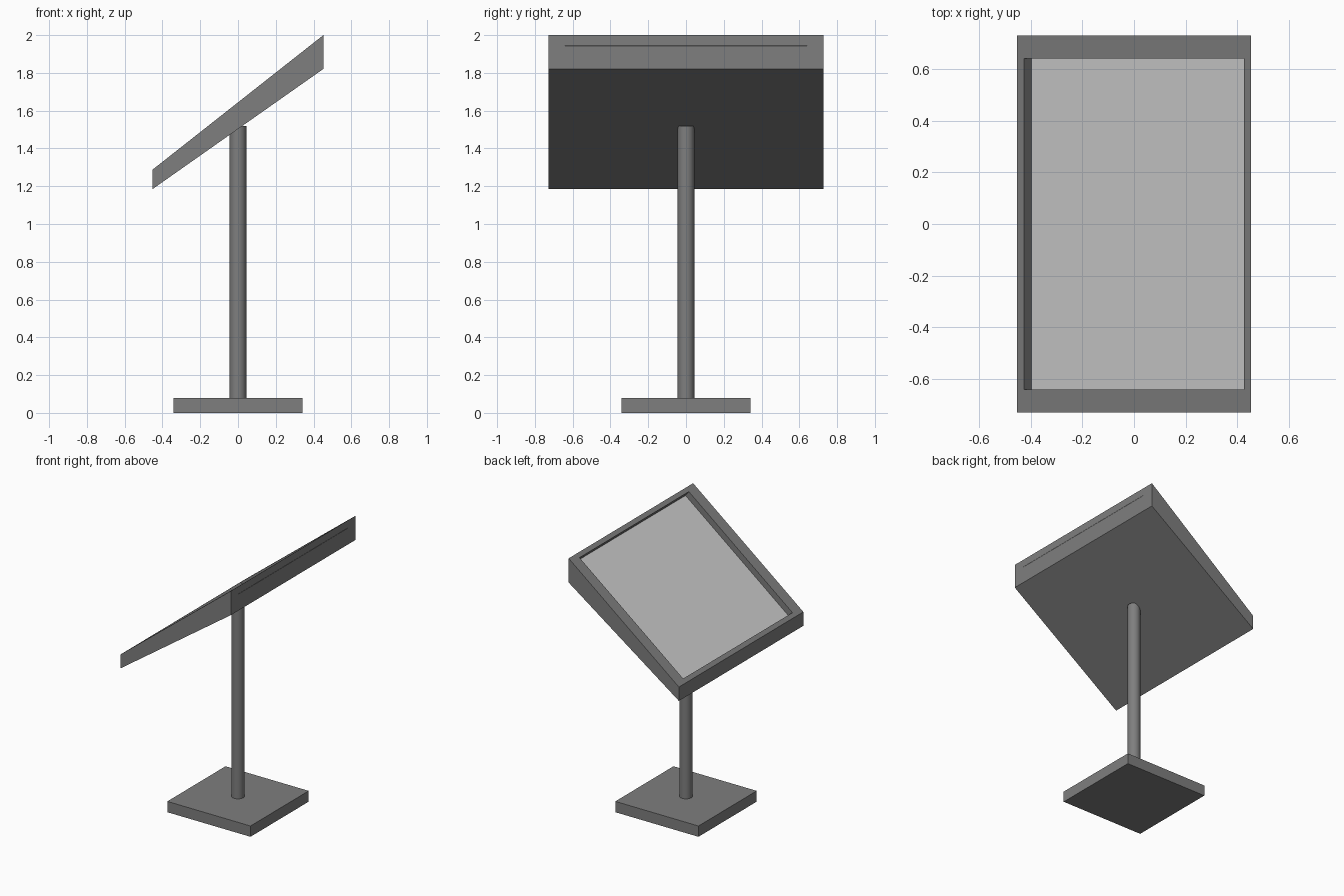
import bpy, bmesh
from mathutils import Vector

if "Cube" in bpy.data.objects:
    bpy.data.objects.remove(bpy.data.objects["Cube"])


def material(name, v):
    m = bpy.data.materials.new(name)
    m.diffuse_color = (v, v, v, 1)
    m.use_nodes = True
    m.node_tree.nodes["Principled BSDF"].inputs["Base Color"].default_value = m.diffuse_color
    return m


dark = material("dark_grey", 0.21)
light = material("light_grey", 0.6)

# square floor plate
bpy.ops.mesh.primitive_cube_add(size=1, location=(0, 0, 0.04))
base = bpy.context.object
base.name = "base_plate"
base.scale = (0.682, 0.682, 0.08)
base.data.materials.append(dark)

# round post, its flat top sunk into the underside of the panel
bpy.ops.mesh.primitive_cylinder_add(vertices=32, radius=0.044, depth=1.48,
                                    location=(0, 0, 0.78))
post = bpy.context.object
post.name = "post"
post.data.materials.append(dark)
bpy.ops.object.shade_smooth_by_angle()

# sloped display panel: vertical sides, thicker at the high end
bm = bmesh.new()
bmesh.ops.create_cube(bm, size=1)
for v in bm.verts:
    top, high = v.co.z > 0, v.co.x > 0
    v.co.x *= 0.904
    v.co.y *= 1.458
    v.co.z = (2.0 if high else 1.288) if top else (1.821 if high else 1.185)
bm.normal_update()

# framed recess: inset the sloped top face, then push it in along its normal
screen = max(bm.faces, key=lambda f: f.normal.z)
centre, normal = screen.calc_center_median(), screen.normal.copy()
slope = 0.712 / 0.904
bmesh.ops.inset_individual(bm, faces=[screen], thickness=0.01)
for v in screen.verts:
    x = 0.425 if v.co.x > 0 else -0.425
    v.co = Vector((x, 0.64 if v.co.y > 0 else -0.64, centre.z + x * slope))
floor = bmesh.ops.extrude_discrete_faces(bm, faces=[screen])["faces"][0]
for v in floor.verts:
    v.co -= normal * 0.045
floor.material_index = 1

mesh = bpy.data.meshes.new("display_panel")
bm.to_mesh(mesh)
bm.free()
mesh.materials.append(dark)
mesh.materials.append(light)
bpy.context.collection.objects.link(bpy.data.objects.new("display_panel", mesh))
